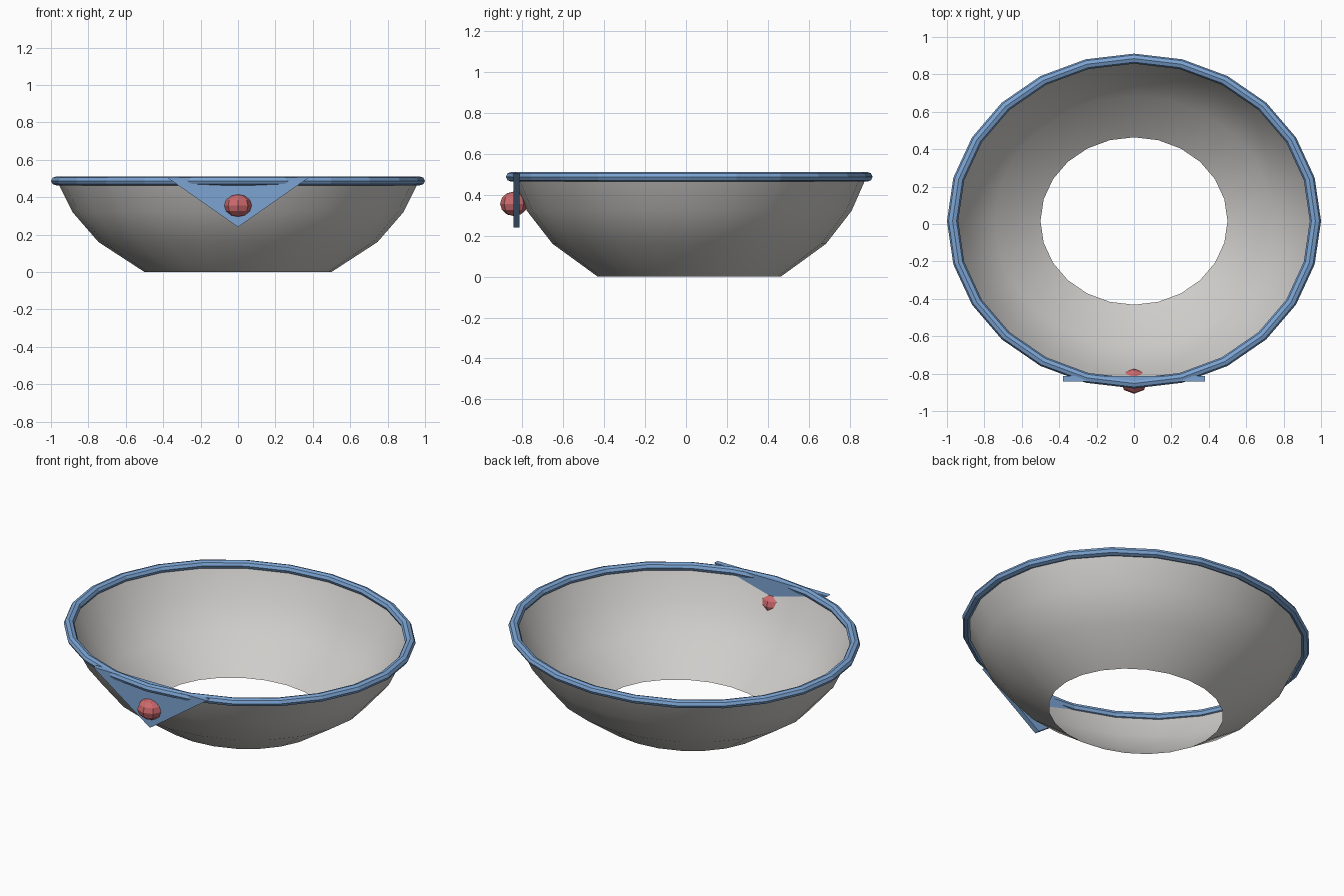
import bpy, bmesh, math
from mathutils import Matrix

cube = bpy.data.objects.get("Cube")
if cube:
    bpy.data.objects.remove(cube, do_unlink=True)

SEGMENTS = 24
Y_SCALE = 0.895      # the bowl is slightly oval
Y_CENTRE = 0.016


def material(name, colour):
    mat = bpy.data.materials.new(name)
    mat.use_nodes = True
    mat.diffuse_color = (*colour, 1)
    mat.node_tree.nodes["Principled BSDF"].inputs["Base Color"].default_value = (*colour, 1)
    return mat


def finish(bm, name, mat, smooth=False):
    mesh = bpy.data.meshes.new(name)
    bm.to_mesh(mesh)
    bm.free()
    mesh.materials.append(mat)
    for poly in mesh.polygons:
        poly.use_smooth = smooth
    obj = bpy.data.objects.new(name, mesh)
    bpy.context.collection.objects.link(obj)
    return obj


def lathe(profile, closed):
    """Sweep (radius, height) points around the oval."""
    bm = bmesh.new()
    rings = []
    for r, z in profile:
        angles = [2 * math.pi * i / SEGMENTS for i in range(SEGMENTS)]
        rings.append([bm.verts.new((r * math.cos(a), Y_CENTRE + r * Y_SCALE * math.sin(a), z))
                      for a in angles])
    pairs = list(zip(rings, rings[1:]))
    if closed:
        pairs.append((rings[-1], rings[0]))
    for low, high in pairs:
        for i in range(SEGMENTS):
            j = (i + 1) % SEGMENTS
            bm.faces.new((low[i], low[j], high[j], high[i]))
    return bm


grey = material("bowl grey", (0.62, 0.61, 0.59))
blue = material("trim blue", (0.20, 0.37, 0.65))
red = material("gem red", (0.60, 0.14, 0.15))

# Open bowl: a squashed slice of a unit sphere
bowl_profile = [(math.sqrt(1 - (0.866 - h) ** 2), h * 0.8) for h in (0, 0.2, 0.4, 0.6)]
finish(lathe(bowl_profile, False), "bowl", grey, smooth=True)

# Faceted rim ring
rim_profile = [(0.97 + 0.03 * math.cos(k * math.pi / 4), 0.487 + 0.024 * math.sin(k * math.pi / 4))
               for k in range(8)]
finish(lathe(rim_profile, True), "rim", blue)

# Triangular plate hanging at the front
bm = bmesh.new()
corners = [(-0.38, 0.506), (0, 0.24), (0.38, 0.506)]
face = bm.faces.new([bm.verts.new((x, -0.843, z)) for x, z in corners])
extruded = bmesh.ops.extrude_face_region(bm, geom=[face])["geom"]
bmesh.ops.translate(bm, vec=(0, 0.03, 0),
                    verts=[v for v in extruded if isinstance(v, bmesh.types.BMVert)])
bmesh.ops.recalc_face_normals(bm, faces=bm.faces)
finish(bm, "front_plate", blue)

# Faceted gem set in the plate
bm = bmesh.new()
bmesh.ops.create_uvsphere(bm, u_segments=8, v_segments=6, radius=0.075)
bmesh.ops.transform(bm, verts=bm.verts,
                    matrix=Matrix.Translation((0, -0.84, 0.355)) @ Matrix.Diagonal((1, 0.9, 0.8, 1)))
finish(bm, "gem", red)
